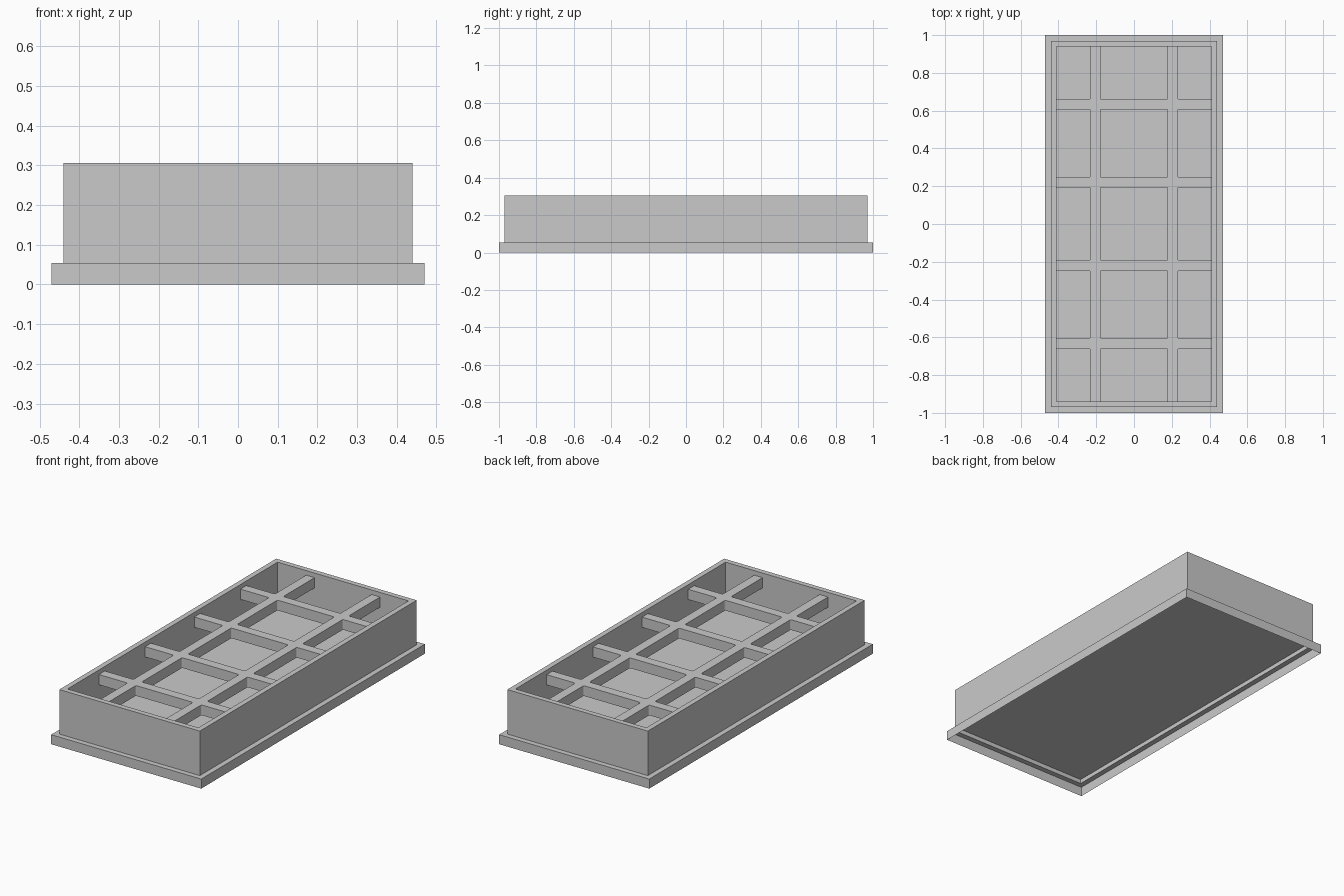
import bpy
import bmesh
import math

if "Cube" in bpy.data.objects:
    bpy.data.objects.remove(bpy.data.objects["Cube"], do_unlink=True)

grey = bpy.data.materials.new("plain_grey")
grey.use_nodes = True
colour = (0.59, 0.59, 0.59, 1)
grey.diffuse_color = colour
grey.node_tree.nodes["Principled BSDF"].inputs["Base Color"].default_value = colour

HALF_X, HALF_Y = 0.47, 1.0      # outer edge of the flange
WALL = 0.03                     # wall thickness and flange overhang
FLANGE_TOP, FLOOR_BOTTOM, FLOOR_TOP, TOP = 0.054, 0.078, 0.082, 0.306


def add_object(name, mesh):
    mesh.materials.append(grey)
    obj = bpy.data.objects.new(name, mesh)
    bpy.context.collection.objects.link(obj)
    return obj


def stepped_shell(name, steps, capped):
    """Join rectangular rings given as (inset, height) pairs."""
    bm = bmesh.new()
    rings = []
    for inset, z in steps:
        x, y = HALF_X - inset, HALF_Y - inset
        rings.append([bm.verts.new((sx * x, sy * y, z))
                      for sx, sy in ((-1, -1), (1, -1), (1, 1), (-1, 1))])
    for low, high in zip(rings, rings[1:]):
        for i in range(4):
            j = (i + 1) % 4
            bm.faces.new((low[i], low[j], high[j], high[i]))
    if capped:
        bm.faces.new(rings[0][::-1])
        bm.faces.new(rings[-1])
    mesh = bpy.data.meshes.new(name)
    bm.to_mesh(mesh)
    bm.free()
    return add_object(name, mesh)


# Thin skirt and ledge around the foot, open underneath
stepped_shell("base_flange", [(0, 0), (0, FLANGE_TOP), (WALL, FLANGE_TOP),
                              (WALL, FLOOR_BOTTOM)], False)

# Open-topped box with a thin floor and a recessed underside
stepped_shell("tray_box", [(WALL, FLOOR_BOTTOM), (WALL, TOP), (2 * WALL, TOP),
                           (2 * WALL, FLOOR_TOP)], True)

# Lattice of crossing ribs, hung between the walls above the floor
RIB_BOTTOM, RIB_TOP, RIB_HALF, FILLET = 0.222, 0.28, 0.0265, 0.008
END_X, END_Y = 0.415, 0.945     # ribs end just inside the walls


def spans(centres, end):
    """Gaps between ribs, from one wall to the other."""
    edges = [-end]
    for c in centres:
        edges += [c - RIB_HALF, c + RIB_HALF]
    edges.append(end)
    return list(zip(edges[::2], edges[1::2]))


def cell_outline(x0, x1, y0, y1):
    """Rectangle rounded at the corners that meet a rib crossing."""
    points = []
    corners = ((x1, y1, 1, 1), (x0, y1, -1, 1), (x0, y0, -1, -1), (x1, y0, 1, -1))
    for k, (x, y, sx, sy) in enumerate(corners):
        if abs(x) == END_X or abs(y) == END_Y:
            points.append((x, y))
            continue
        for s in range(5):
            a = math.radians(90 * k + 22.5 * s)
            points.append((x + FILLET * (math.cos(a) - sx),
                           y + FILLET * (math.sin(a) - sy)))
    return points


curve = bpy.data.curves.new("rib_outline", "CURVE")
curve.dimensions = "2D"
curve.fill_mode = "BOTH"
curve.extrude = (RIB_TOP - RIB_BOTTOM) / 2
border_x, border_y = END_X + 0.01, END_Y + 0.01
outlines = [[(-border_x, -border_y), (border_x, -border_y),
             (border_x, border_y), (-border_x, border_y)]]
for x0, x1 in spans((-0.205, 0.205), END_X):
    for y0, y1 in spans((-0.632, -0.219, 0.221, 0.634), END_Y):
        outlines.append(cell_outline(x0, x1, y0, y1))
for outline in outlines:
    spline = curve.splines.new("POLY")
    spline.points.add(len(outline) - 1)
    for point, (x, y) in zip(spline.points, outline):
        point.co = (x, y, 0, 1)
    spline.use_cyclic_u = True
    spline.use_smooth = False

helper = bpy.data.objects.new("rib_outline", curve)
bpy.context.collection.objects.link(helper)
depsgraph = bpy.context.evaluated_depsgraph_get()
rib_mesh = bpy.data.meshes.new_from_object(helper.evaluated_get(depsgraph))
bpy.data.objects.remove(helper, do_unlink=True)
rib_mesh.materials.clear()
ribs = add_object("rib_lattice", rib_mesh)
ribs.location.z = (RIB_BOTTOM + RIB_TOP) / 2
